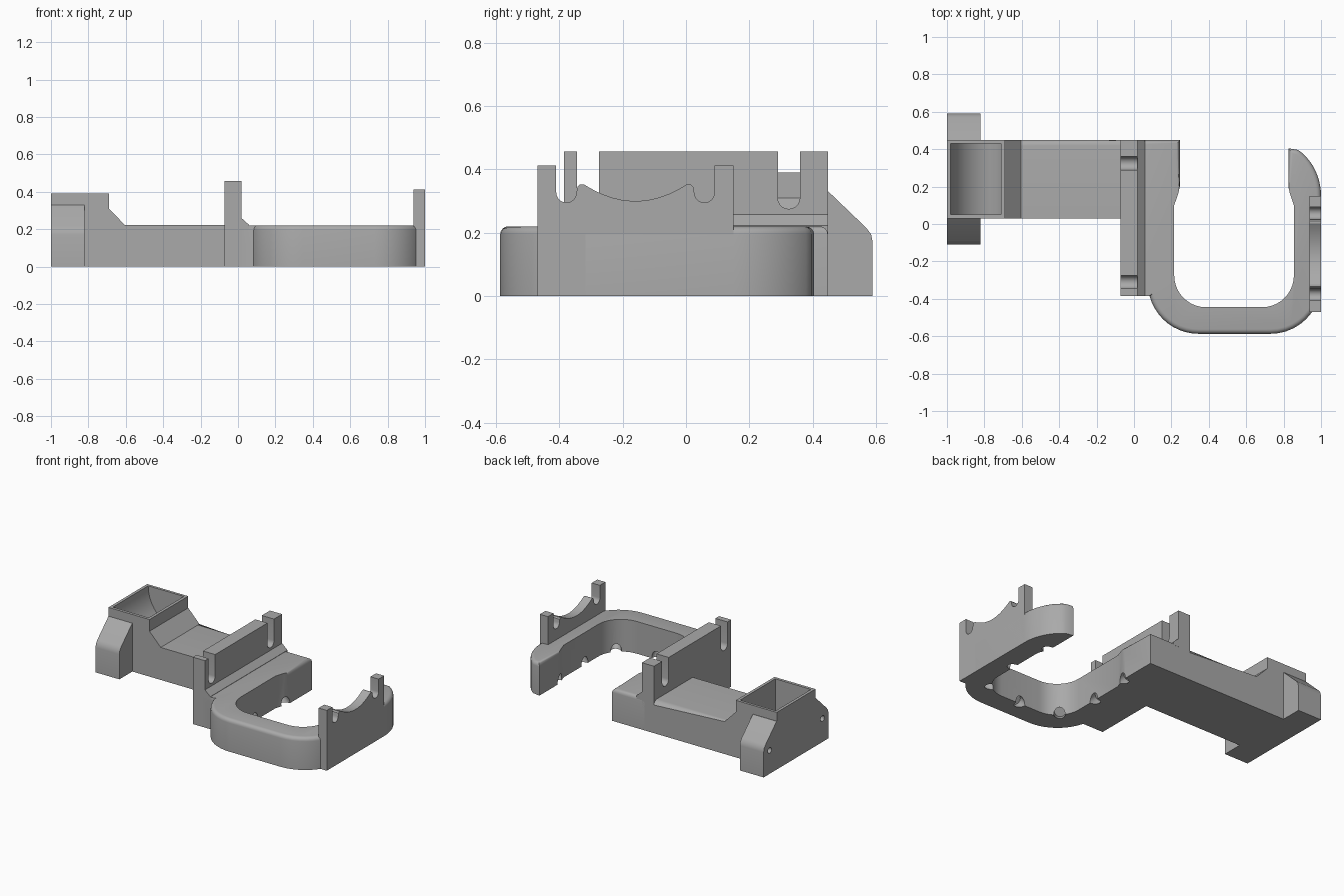
import bpy, bmesh
from math import sin, cos, pi, radians
from mathutils import Vector

if "Cube" in bpy.data.objects:
    bpy.data.objects.remove(bpy.data.objects["Cube"])

grey = bpy.data.materials.new("plain grey")
grey.use_nodes = True
grey.diffuse_color = (0.4, 0.4, 0.4, 1)
grey.node_tree.nodes["Principled BSDF"].inputs["Base Color"].default_value = grey.diffuse_color


def arc(cx, cy, rx, ry, start, end, n=10):
    steps = [radians(start + (end - start) * i / n) for i in range(n + 1)]
    return [(cx + rx * cos(a), cy + ry * sin(a)) for a in steps]


def prism(name, pts, axis, lo, hi, bevel=None, width=0.03):
    """Extrude a 2D outline along an axis, optionally rounding chosen edges."""
    place = {"x": lambda p, t: (t, p[0], p[1]),
             "y": lambda p, t: (p[0], t, p[1]),
             "z": lambda p, t: (p[0], p[1], t)}[axis]
    bm = bmesh.new()
    a = [bm.verts.new(place(p, lo)) for p in pts]
    b = [bm.verts.new(place(p, hi)) for p in pts]
    bm.faces.new(a)
    bm.faces.new(b)
    for i in range(len(pts)):
        j = (i + 1) % len(pts)
        bm.faces.new((a[i], a[j], b[j], b[i]))
    bmesh.ops.recalc_face_normals(bm, faces=bm.faces)
    if bevel:
        edges = [e for e in bm.edges if all(bevel(v.co) for v in e.verts)]
        bmesh.ops.bevel(bm, geom=edges, offset=width, segments=4, profile=0.5, affect="EDGES")
    mesh = bpy.data.meshes.new(name)
    bm.to_mesh(mesh)
    bm.free()
    mesh.materials.append(grey)
    ob = bpy.data.objects.new(name, mesh)
    bpy.context.collection.objects.link(ob)
    return ob


def activate(ob):
    bpy.ops.object.select_all(action="DESELECT")
    ob.select_set(True)
    bpy.context.view_layer.objects.active = ob


def cut(ob, cutter):
    cutter.hide_render = True
    mod = ob.modifiers.new("cut", "BOOLEAN")
    mod.operation, mod.solver, mod.object = "DIFFERENCE", "EXACT", cutter
    activate(ob)
    bpy.ops.object.modifier_apply(modifier=mod.name)
    bpy.data.objects.remove(cutter)


def drill(ob, centre, direction, radius, depth):
    """Blind round hole, sunk to the given depth on both sides of its centre."""
    tool = prism("drill", arc(0, 0, radius, radius, 0, 345, 23), "z", -depth, depth)
    tool.rotation_mode = "QUATERNION"
    tool.rotation_quaternion = Vector(direction).to_track_quat("Z", "Y")
    tool.location = centre
    cut(ob, tool)


# Base block rising into the hopper
base = prism("base_block",
             [(-1, 0), (-0.07, 0), (-0.07, 0.222), (-0.605, 0.222), (-0.69, 0.31), (-0.69, 0.39), (-1, 0.39)],
             "y", 0.03, 0.448, lambda c: c.y > 0.44 and abs(c.z - 0.222) < 0.001)
# Hopper cavity with a curved ramp floor
cut(base, prism("cavity", [(-0.98, 0.45), (-0.71, 0.45), (-0.71, 0.12)]
                + arc(-0.71, 0.39, 0.27, 0.26, 265, 180), "y", 0.05, 0.43))

# Sloped ears on both sides of the hopper, each with a blind hole
for name, side in (("back_ear", 1), ("front_ear", -1)):
    outline = [(0.2, 0), (0.35, 0), (0.35, 0.17), (0.345, 0.195), (0.33, 0.215), (0.21, 0.33), (0.2, 0.33)]
    ear = prism(name, [(0.24 + side * y, z) for y, z in outline], "x", -1, -0.82)
    drill(ear, (-1, 0.24 + side * 0.285, 0.16), (1, 0, 0), 0.02, 0.1)

# Upright wall with two round-bottomed slots
prism("slotted_wall", [(-0.385, 0), (0.448, 0), (0.448, 0.457), (0.36, 0.457)]
      + arc(0.325, 0.31, 0.035, 0.035, 0, -180) + [(0.29, 0.457), (-0.275, 0.457)]
      + arc(-0.31, 0.31, 0.035, 0.035, 0, -180) + [(-0.345, 0.457), (-0.385, 0.457)],
      "x", -0.072, 0.02)
prism("wall_chamfer", [(0, 0.2), (0.06, 0.2), (0.06, 0.222), (0.02, 0.258), (0, 0.258)], "y", -0.385, 0.448)

# Curved hook: outer edge first, then back along the inner edge
outer = ([(0.08, -0.385)] + arc(0.345, -0.317, 0.27, 0.27, 195, 270)
         + arc(0.73, -0.317, 0.27, 0.27, 270, 360)
         + arc(0.74, 0.15, 0.26, 0.29, 0, 58) + [(0.825, 0.405), (0.825, 0.2)])
inner = ([(0.833, 0.165), (0.855, 0.1)] + arc(0.685, -0.275, 0.17, 0.17, 0, -90)
         + arc(0.385, -0.275, 0.17, 0.17, 270, 180) + [(0.215, 0.1), (0.237, 0.165)])
arm_end = [(0.245, 0.2), (0.245, 0.448), (0, 0.448)]
rounded = outer + arm_end


def on_rim(c):
    return c.z > 0.2 and any(abs(c.x - x) + abs(c.y - y) < 0.0001 for x, y in rounded)


hook = prism("hook", [(0, -0.385)] + outer + inner + arm_end, "z", 0, 0.22, on_rim, 0.025)
# Slanted blind holes along the lower inner edge
drill(hook, (0.535, -0.445, 0.005), (0, -1, 1), 0.035, 0.07)
for s in (-1, 1):
    drill(hook, (0.535 + s * 0.27, -0.395, 0.005), (s * 0.7, -0.7, 1), 0.035, 0.07)
    for x, y in ((0.32, -0.127), (0.295, 0.175)):
        drill(hook, (0.535 + s * x, y, 0.005), (s, 0, 1), 0.035, 0.07)

# End plate with a cradle between two slotted posts
half = ([(0.31, 0), (0.31, 0.412), (0.25, 0.412)] + arc(0.218, 0.327, 0.032, 0.032, 0, -180)
        + [(0.183, 0.345), (0.175, 0.353), (0.163, 0.353), (0.15, 0.345)]
        + [(0.15 * t, 0.3 + 0.045 * t * t) for t in (0.85, 0.7, 0.5, 0.3, 0.1)])
prism("cradle_plate", [(-0.16 + y, z) for y, z in half] + [(-0.16 - y, z) for y, z in reversed(half)],
      "x", 0.938, 1)

# Smooth the curved surfaces, keeping sharp edges
for ob in list(bpy.context.scene.objects):
    if ob.type == "MESH":
        activate(ob)
        bpy.ops.object.shade_smooth_by_angle(angle=radians(30))
